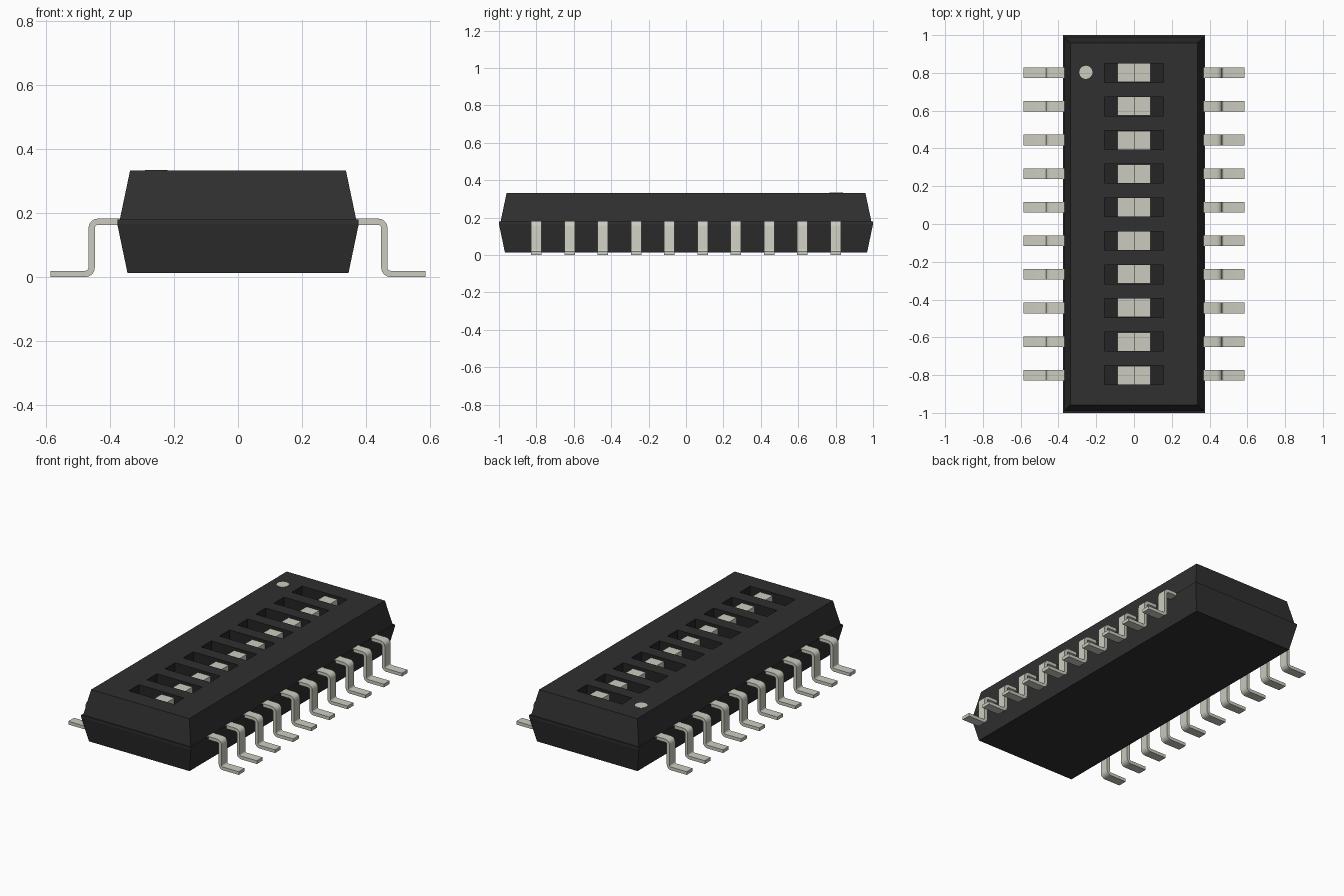
import bpy, bmesh, math

cube = bpy.data.objects.get("Cube")
if cube:
    bpy.data.objects.remove(cube, do_unlink=True)


def material(name, rgb):
    m = bpy.data.materials.new(name)
    m.use_nodes = True
    m.diffuse_color = (*rgb, 1)
    m.node_tree.nodes["Principled BSDF"].inputs["Base Color"].default_value = (*rgb, 1)
    return m


BODY = material("charcoal plastic", (0.029, 0.029, 0.029))
SLOT = material("black plastic", (0.018, 0.018, 0.018))
METAL = material("warm grey metal", (0.6, 0.6, 0.53))

PITCH = 0.1778
ROWS = [(i - 4.5) * PITCH for i in range(10)]
TOP, FLOOR = 0.333, 0.225


def finish(name, bm, mats):
    bmesh.ops.recalc_face_normals(bm, faces=bm.faces)
    me = bpy.data.meshes.new(name)
    bm.to_mesh(me)
    bm.free()
    for m in mats:
        me.materials.append(m)
    ob = bpy.data.objects.new(name, me)
    bpy.context.collection.objects.link(ob)
    return ob


def activate(ob):
    bpy.ops.object.select_all(action='DESELECT')
    ob.select_set(True)
    bpy.context.view_layer.objects.active = ob


def extrude_rows(name, profile, half_width):
    """Extrude an x-z profile along y, once per switch row."""
    bm = bmesh.new()
    for y in ROWS:
        f = bm.faces.new([bm.verts.new((x, y - half_width, z)) for x, z in profile])
        ext = bmesh.ops.extrude_face_region(bm, geom=[f])["geom"]
        verts = [v for v in ext if isinstance(v, bmesh.types.BMVert)]
        bmesh.ops.translate(bm, verts=verts, vec=(0, 2 * half_width, 0))
    return finish(name, bm, [METAL])


def arc(cx, cz, r, a0, a1, steps=4):
    angles = [math.radians(a0 + (a1 - a0) * i / steps) for i in range(steps + 1)]
    return [(cx + r * math.cos(a), cz + r * math.sin(a)) for a in angles]


# Housing: tapered halves meeting at a stepped parting line
bm = bmesh.new()
rings = []
for hx, hy, z in [(0.345, 0.968, 0.013), (0.377, 1.0, 0.166), (0.377, 1.0, 0.18),
                  (0.369, 0.991, 0.18), (0.337, 0.959, TOP)]:
    rings.append([bm.verts.new((sx * hx, sy * hy, z))
                  for sx, sy in [(-1, -1), (1, -1), (1, 1), (-1, 1)]])
for a, b in zip(rings, rings[1:]):
    for i in range(4):
        j = (i + 1) % 4
        bm.faces.new([a[i], a[j], b[j], b[i]])
bm.faces.new(rings[0][::-1])
bm.faces.new(rings[-1])
housing = finish("housing", bm, [BODY, SLOT])

# Switch slots cut into the top
bm = bmesh.new()
for y in ROWS:
    vs = bmesh.ops.create_cube(bm, size=1)["verts"]
    bmesh.ops.scale(bm, verts=vs, vec=(0.31, 0.1, 0.3))
    bmesh.ops.translate(bm, verts=vs, vec=(0, y, FLOOR + 0.15))
for f in bm.faces:
    f.material_index = 1
cutter = finish("slot_cutter", bm, [BODY, SLOT])
cutter.hide_render = True
mod = housing.modifiers.new("slots", 'BOOLEAN')
mod.operation = 'DIFFERENCE'
mod.solver = 'EXACT'
mod.object = cutter
activate(housing)
bpy.ops.object.modifier_apply(modifier="slots")
bpy.data.objects.remove(cutter, do_unlink=True)

# Stepped sliders: raised on the +x half
extrude_rows("sliders", [(-0.088, FLOOR - 0.005), (0.088, FLOOR - 0.005), (0.088, TOP - 0.018),
                         (0, TOP - 0.018), (0, 0.25), (-0.088, 0.25)], 0.049)

# Gull-wing leads on both sides
lead = ([(0.36, 0.183)] + arc(0.437, 0.153, 0.03, 90, 0) + arc(0.477, 0.03, 0.01, 180, 270)
        + [(0.585, 0.02), (0.585, 0)] + arc(0.477, 0.03, 0.03, 270, 180)
        + arc(0.437, 0.153, 0.01, 0, 90) + [(0.36, 0.163)])
for name, side in [("left_leads", 1), ("right_leads", -1)]:
    ob = extrude_rows(name, [(side * x, z) for x, z in lead], 0.028)
    activate(ob)
    bpy.ops.object.shade_smooth_by_angle(angle=math.radians(30))

# Round marker beside the first switch
bm = bmesh.new()
bmesh.ops.create_cone(bm, cap_ends=True, segments=24, radius1=0.035, radius2=0.035, depth=0.004)
bmesh.ops.translate(bm, verts=bm.verts, vec=(-0.255, ROWS[-1] + 0.003, TOP))
finish("first_switch_marker", bm, [METAL])
